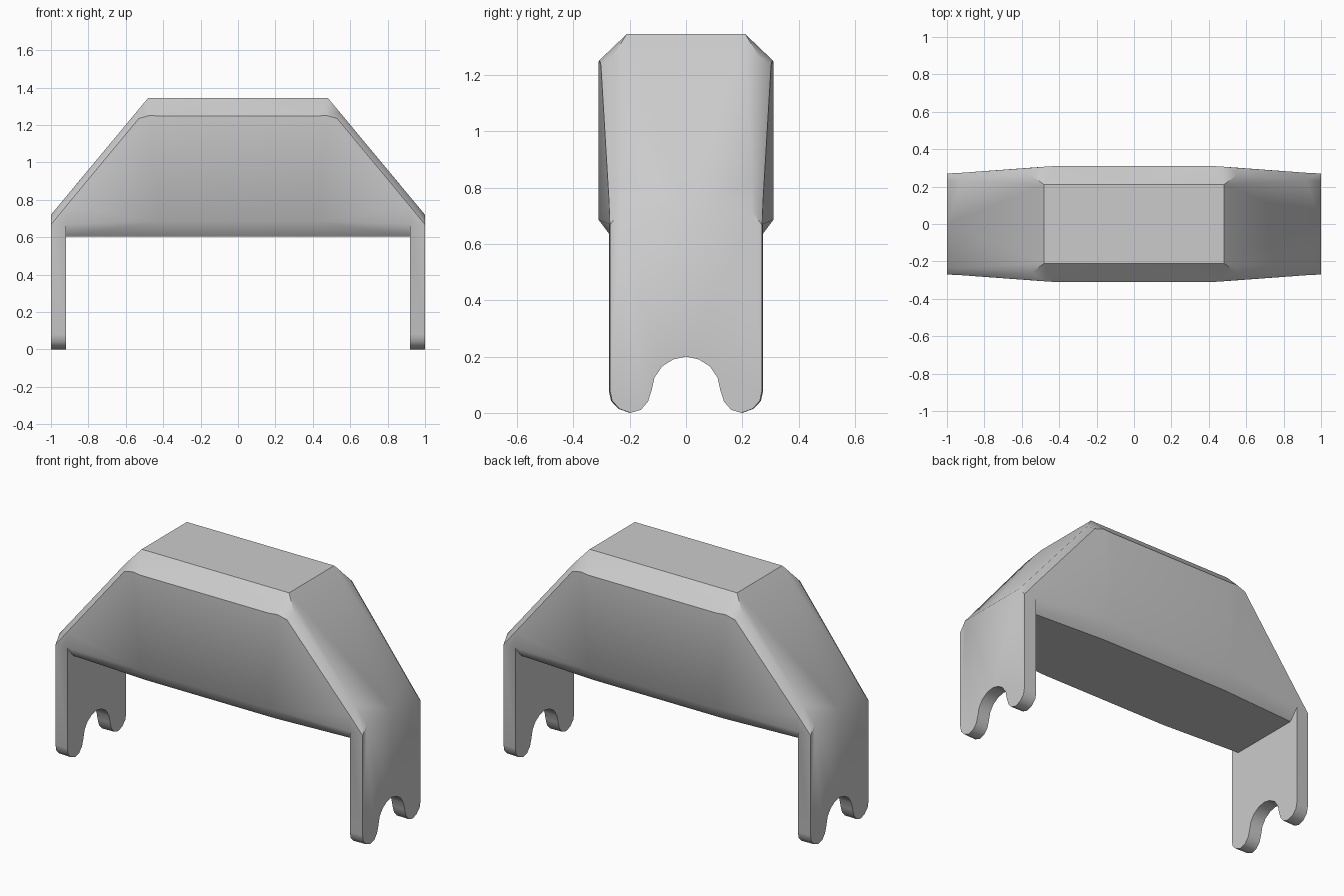
import bpy
import bmesh
from math import radians

cube = bpy.data.objects.get("Cube")
if cube:
    bpy.data.objects.remove(cube, do_unlink=True)

grey = bpy.data.materials.new("plain grey")
grey.use_nodes = True
colour = (0.6, 0.6, 0.6, 1)
grey.diffuse_color = colour
grey.node_tree.nodes["Principled BSDF"].inputs["Base Color"].default_value = colour

TOP, UNDER, OUT, IN, ARCH = 1.345, 0.605, 1.0, 0.92, 0.2
bm = bmesh.new()


def vert(x, y, z):
    return bm.verts.new((x, y, z))


def face(*verts):
    bm.faces.new(verts)


# Roof, and sloped end with its chamfer line
roof_mid, roof_end = vert(0, 0, TOP), vert(0.48, 0, TOP)
roof_edge, roof_corner = vert(0, 0.21, TOP), vert(0.48, 0.21, TOP)
foot_mid, foot_edge = vert(OUT, 0, 0.72), vert(OUT, 0.23, 0.72)
slope_high, slope_low = vert(0.55, 0.262, 1.261), vert(IN, 0.235, 0.816)
face(roof_mid, roof_end, roof_corner, roof_edge)
face(roof_end, foot_mid, foot_edge, slope_low, slope_high, roof_corner)

# Side wall outline: widest in the middle, narrowing to the legs
wall_mid, wall_kink = vert(0, 0.31, 1.247), vert(0.42, 0.31, 1.247)
wall_a, wall_b = vert(0.47, 0.307, 1.252), vert(0.53, 0.302, 1.235)
wall_low, wall_foot = vert(IN, 0.274, 0.765), vert(OUT, 0.27, 0.667)
sill_mid, sill_kink = vert(0, 0.31, 0.685), vert(0.42, 0.31, 0.685)
sill_end = vert(IN, 0.274, 0.67)
face(wall_mid, wall_kink, sill_kink, sill_mid)
face(wall_kink, wall_a, wall_b, wall_low, sill_end, sill_kink)

# Chamfers between wall, roof and slope
face(roof_edge, roof_corner, wall_kink, wall_mid)
face(roof_corner, wall_a, wall_kink)
face(roof_corner, slope_high, wall_a)
face(slope_high, wall_b, wall_a)
face(slope_high, slope_low, wall_low, wall_b)
face(slope_low, foot_edge, wall_foot, wall_low)

# Flat underside and its chamfer
under_mid, under_edge = vert(0, 0, UNDER), vert(0, 0.25, UNDER)
under_kink = vert(0.42, 0.25, UNDER)
under_end, under_in = vert(IN, 0.22, UNDER), vert(IN, 0, UNDER)
face(sill_mid, sill_kink, under_kink, under_edge)
face(sill_kink, sill_end, under_end, under_kink)
face(under_mid, under_edge, under_kink, under_end, under_in)

# Leg: rounded lobe running into the arch cut out of its foot
lobe = [(0.27, 0.08), (0.262, 0.042), (0.235, 0.014), (0.197, 0), (0.16, 0.011),
        (0.135, 0.04), (0.122, 0.08), (0.112, 0.125), (0.085, 0.165),
        (0.045, 0.19), (0, ARCH)]
outer = [vert(OUT, y, z) for y, z in lobe]
inner = [vert(IN, y * 1.015, z) for y, z in lobe]
for i in range(len(lobe) - 1):
    face(outer[i], outer[i + 1], inner[i + 1], inner[i])
face(wall_low, wall_foot, outer[0], inner[0], sill_end)
face(foot_mid, foot_edge, wall_foot, *outer)
face(under_in, under_end, sill_end, *inner)

# Mirror the quarter to the other three, then clean the seams
for axis in "XY":
    bmesh.ops.mirror(bm, geom=bm.verts[:] + bm.edges[:] + bm.faces[:],
                     axis=axis, merge_dist=0.0005)
bmesh.ops.remove_doubles(bm, verts=bm.verts[:], dist=0.0005)
bmesh.ops.dissolve_limit(bm, angle_limit=0.002, verts=bm.verts[:], edges=bm.edges[:])
bmesh.ops.recalc_face_normals(bm, faces=bm.faces[:])

mesh = bpy.data.meshes.new("guard_cover")
bm.to_mesh(mesh)
bm.free()
mesh.materials.append(grey)
cover = bpy.data.objects.new("guard_cover", mesh)
bpy.context.collection.objects.link(cover)
bpy.ops.object.select_all(action="DESELECT")
cover.select_set(True)
bpy.context.view_layer.objects.active = cover
bpy.ops.object.shade_smooth_by_angle(angle=radians(40))
